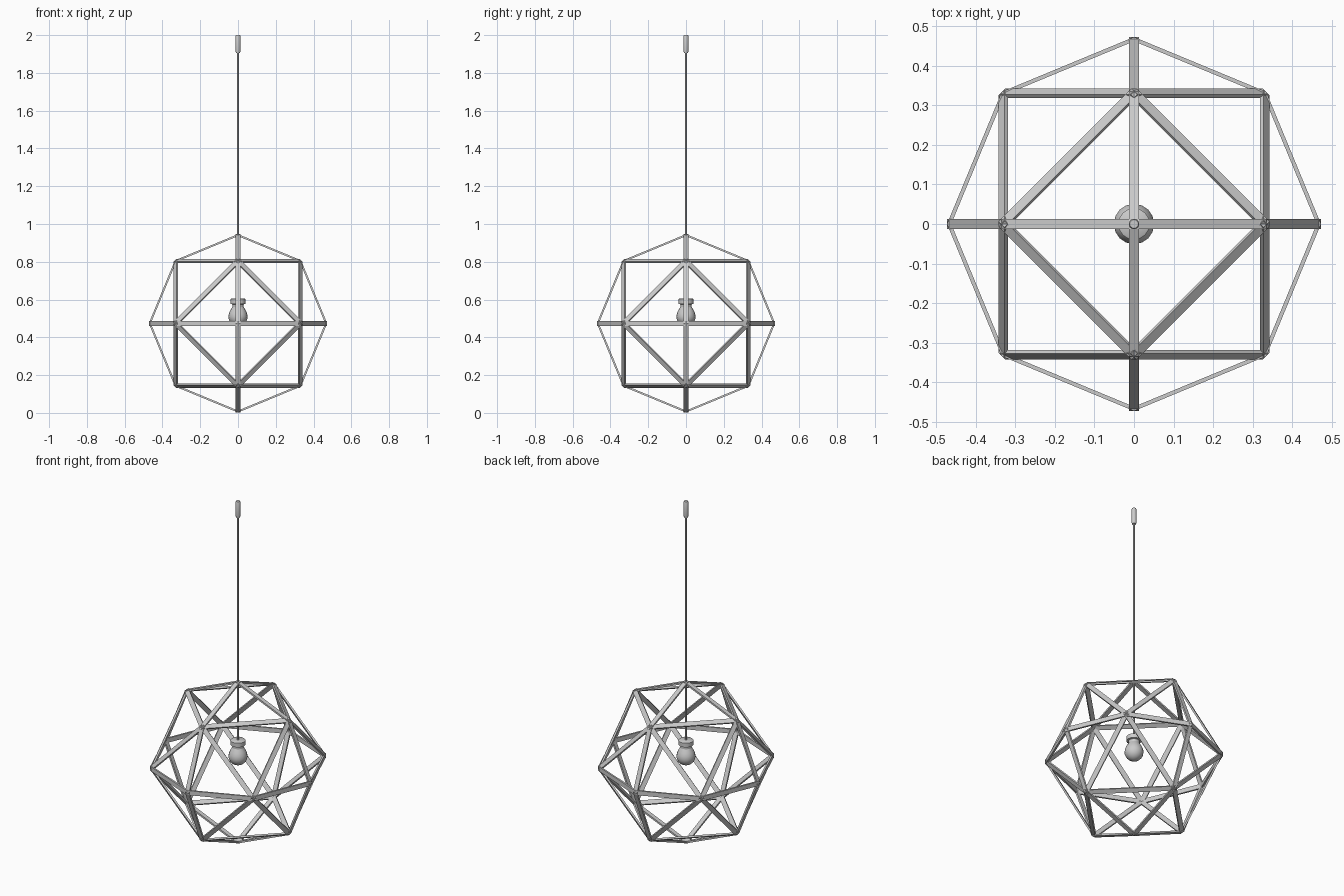
import bpy, bmesh, math
from mathutils import Vector, Matrix
from itertools import product, combinations

if "Cube" in bpy.data.objects:
    bpy.data.objects.remove(bpy.data.objects["Cube"])

CZ, R = 0.474, 0.467          # cage centre height and radius
WIDTH, THICK = 0.026, 0.010   # flat bar cross-section


def finish(name, bm, smooth=False):
    bmesh.ops.recalc_face_normals(bm, faces=bm.faces)
    me = bpy.data.meshes.new(name)
    bm.to_mesh(me)
    bm.free()
    ob = bpy.data.objects.new(name, me)
    bpy.context.collection.objects.link(ob)
    if smooth:
        bpy.context.view_layer.objects.active = ob
        ob.select_set(True)
        bpy.ops.object.shade_smooth_by_angle(angle=math.radians(40))
        ob.select_set(False)
    return ob


def lathe(name, profile, sides, smooth=True):
    """Revolve (radius, z) points about the z axis, capping both ends."""
    bm = bmesh.new()
    rings = []
    for r, z in profile:
        rings.append([bm.verts.new((r * math.cos(2 * math.pi * i / sides),
                                    r * math.sin(2 * math.pi * i / sides), z))
                      for i in range(sides)])
    for a, b in zip(rings, rings[1:]):
        for i in range(sides):
            j = (i + 1) % sides
            bm.faces.new((a[i], a[j], b[j], b[i]))
    bm.faces.new(rings[0])
    bm.faces.new(rings[-1])
    return finish(name, bm, smooth)


# Cage: octahedron corners plus edge midpoints, all pushed onto a sphere
dirs = [Vector(d).normalized() for d in product((-1, 0, 1), repeat=3)
        if sum(map(abs, d)) in (1, 2)]
bm = bmesh.new()
for a, b in combinations(dirs, 2):
    # neighbours are 45 or 60 degrees apart; skip 60-degree axis-free misses
    if a.dot(b) < 0.49:
        continue
    along = (b - a).normalized()
    out = (a + b).normalized()
    side = out.cross(along)
    rot = Matrix((along, side, out)).transposed().to_4x4()
    mid = (a + b) * R / 2 + Vector((0, 0, CZ))
    length = (b - a).length * R + 0.004
    bmesh.ops.create_cube(bm, size=1, matrix=Matrix.Translation(mid) @ rot
                          @ Matrix.Diagonal((length, WIDTH, THICK, 1)))
finish("cage_bars", bm)

# Hanging cord and ceiling end cap
lathe("cord", [(0.006, 0.595), (0.006, 1.92)], 8)
lathe("cord_end_cap", [(0.011, 1.905), (0.013, 1.915), (0.013, 1.995), (0.011, 2.0)], 12)

# Bulb socket: wide collar over a narrower neck
lathe("bulb_socket", [(0.030, 0.545), (0.030, 0.575), (0.040, 0.577),
                      (0.040, 0.602), (0.036, 0.605)], 16)

# Light bulb: pear shape
bulb = [(0.028, 0.565), (0.033, 0.556), (0.042, 0.541), (0.048, 0.526)]
bulb += [(0.051 * math.cos(t), 0.510 - 0.051 * math.sin(t))
         for t in (math.radians(d) for d in (0, 18, 36, 54, 72, 88))]
lathe("light_bulb", bulb, 16)
